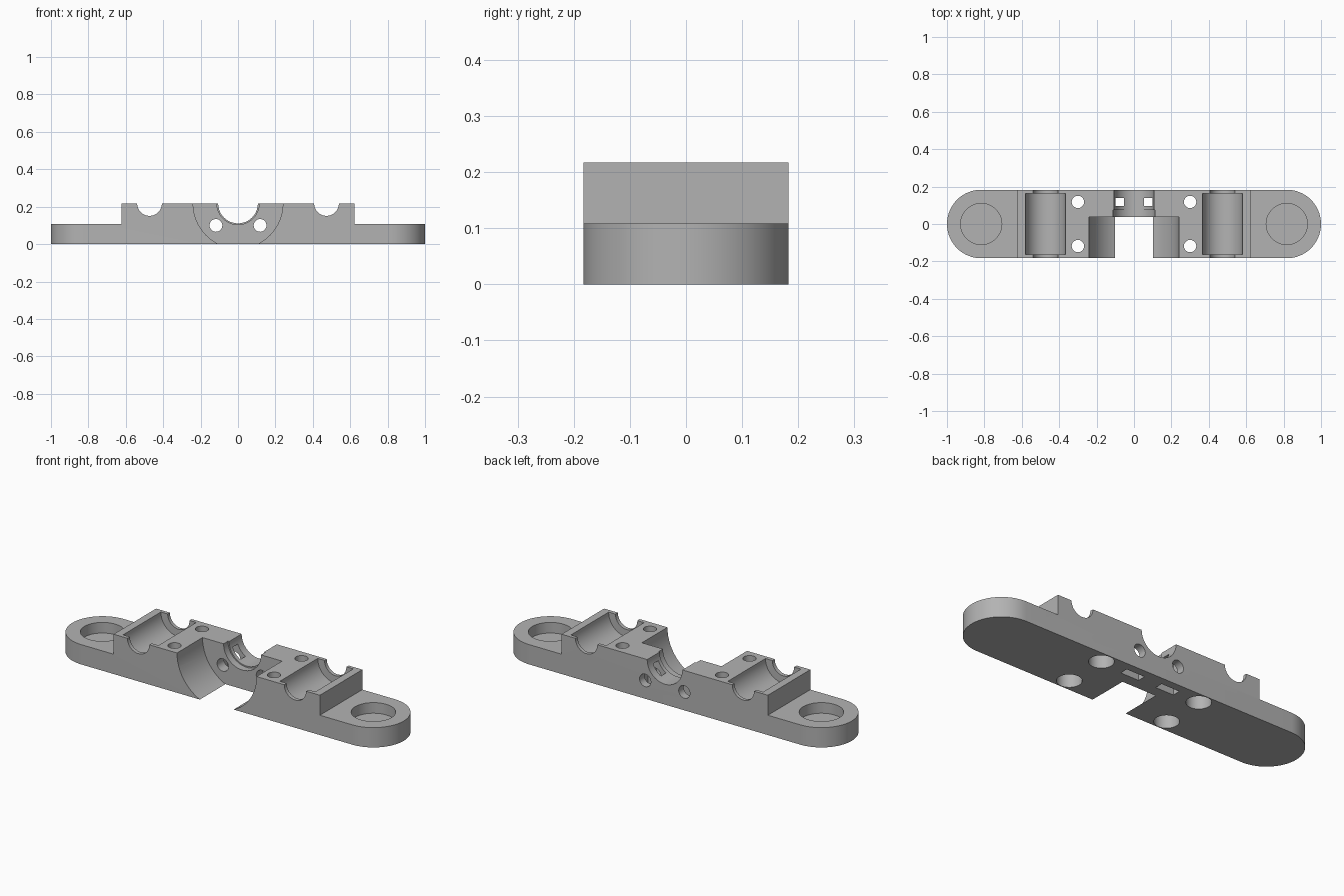
import bpy
import bmesh
import math
from mathutils import Matrix

cube = bpy.data.objects.get("Cube")
if cube:
    bpy.data.objects.remove(cube, do_unlink=True)

HALF_W = 0.183   # half depth, also the radius of the rounded ends
TOP = 0.217      # height of the raised block, and axis of the channels
BASE = 0.108     # height of the mounting ears


def grey_plastic():
    mat = bpy.data.materials.new("grey plastic")
    mat.use_nodes = True
    color = (0.45, 0.45, 0.45, 1)
    mat.diffuse_color = color
    mat.node_tree.nodes["Principled BSDF"].inputs["Base Color"].default_value = color
    return mat


def to_object(name, bm):
    bmesh.ops.recalc_face_normals(bm, faces=bm.faces)
    mesh = bpy.data.meshes.new(name)
    bm.to_mesh(mesh)
    bm.free()
    obj = bpy.data.objects.new(name, mesh)
    bpy.context.collection.objects.link(obj)
    return obj


def box(name, x, y, z):
    bm = bmesh.new()
    spans = (x, y, z)
    size = Matrix.Diagonal([b - a for a, b in spans] + [1])
    middle = Matrix.Translation([(a + b) / 2 for a, b in spans])
    bmesh.ops.create_cube(bm, size=1, matrix=middle @ size)
    return to_object(name, bm)


def cylinder(name, radius, x, across, span, axis):
    """Cylinder along y or z; across is its position on the other of the two."""
    mid, length = sum(span) / 2, span[1] - span[0]
    if axis == "y":
        place = Matrix.Translation((x, mid, across)) @ Matrix.Rotation(math.pi / 2, 4, "X")
    else:
        place = Matrix.Translation((x, across, mid))
    bm = bmesh.new()
    bmesh.ops.create_cone(bm, cap_ends=True, segments=64, radius1=radius,
                          radius2=radius, depth=length, matrix=place)
    return to_object(name, bm)


# Body: stadium outline extruded to the full height
bm = bmesh.new()
steps = 32
outline = []
for side in (1, -1):
    for i in range(steps + 1):
        a = math.pi * (i / steps - 0.5)
        outline.append(bm.verts.new((side * (1 - HALF_W + HALF_W * math.cos(a)),
                                     side * HALF_W * math.sin(a), 0)))
face = bm.faces.new(outline)
raised = bmesh.ops.extrude_face_region(bm, geom=[face])["geom"]
bmesh.ops.translate(bm, vec=(0, 0, TOP),
                    verts=[v for v in raised if isinstance(v, bmesh.types.BMVert)])
body = to_object("rod_holder_body", bm)

through_y, through_z = (-0.3, 0.3), (-0.1, 0.4)
cutters = []
for s in (-1, 1):
    # Lowered mounting ear with a round blind pocket
    cutters.append(box("ear_cut", sorted((s * 0.622, s * 1.2)), through_y, (BASE, 0.4)))
    cutters.append(cylinder("ear_pocket", 0.11, s * 0.817, 0, (0.05, 0.3), "z"))
    # Bearing cradle with a narrower rod groove through its end walls
    cutters.append(cylinder("bearing_cradle", 0.107, s * 0.473, TOP, (-0.162, 0.164), "y"))
    cutters.append(cylinder("rod_groove", 0.066, s * 0.473, TOP, through_y, "y"))
    # Vertical screw holes, counterbored from below
    for y in (-0.118, 0.118):
        cutters.append(cylinder("screw_hole", 0.033, s * 0.3, y, through_z, "z"))
        cutters.append(cylinder("screw_counterbore", 0.061, s * 0.3, y, (-0.1, 0.1), "z"))
    # Horizontal screw hole and tie slot beside the central groove
    cutters.append(cylinder("cross_hole", 0.034, s * 0.118, 0.1, through_y, "y"))
    cutters.append(box("tie_slot", sorted((s * 0.053, s * 0.162)), (0.096, 0.14), (-0.1, 0.18)))

# Wide front opening and stepped central groove
cutters.append(cylinder("front_opening", 0.24, 0, TOP, (-0.3, 0.037), "y"))
cutters.append(cylinder("central_groove", 0.106, 0, TOP, through_y, "y"))
cutters.append(cylinder("central_step", 0.113, 0, TOP, (0, 0.075), "y"))

bpy.context.view_layer.objects.active = body
for cutter in cutters:
    cutter.hide_render = True
    mod = body.modifiers.new(cutter.name, "BOOLEAN")
    mod.operation = "DIFFERENCE"
    mod.solver = "EXACT"
    mod.object = cutter
    bpy.ops.object.modifier_apply(modifier=mod.name)
    bpy.data.objects.remove(cutter, do_unlink=True)

body.data.materials.clear()
body.data.materials.append(grey_plastic())
bpy.ops.object.select_all(action="DESELECT")
body.select_set(True)
bpy.ops.object.shade_smooth_by_angle(angle=math.radians(30))
